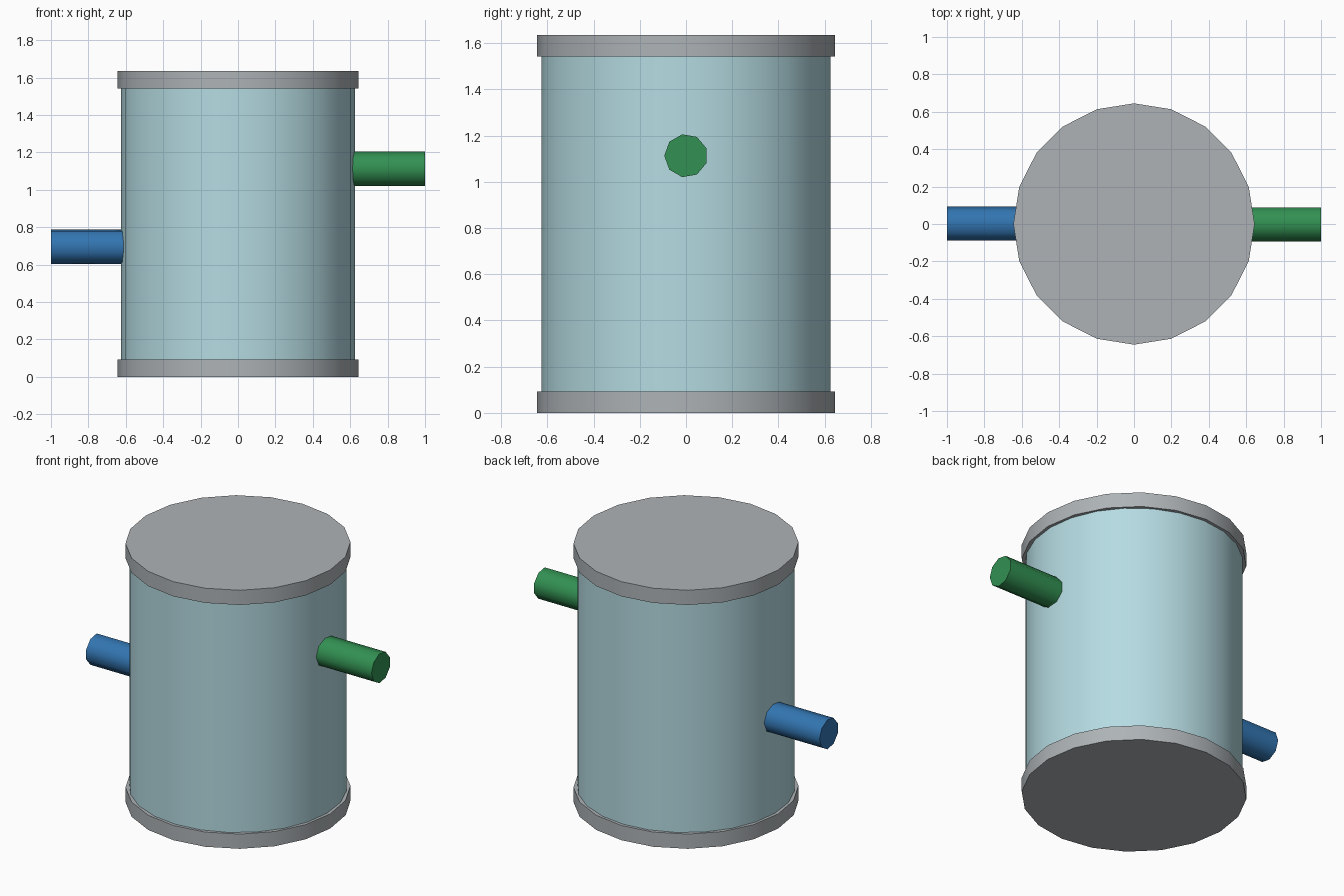
import bpy
import math

cube = bpy.data.objects.get("Cube")
if cube:
    bpy.data.objects.remove(cube, do_unlink=True)


def make_material(name, colour):
    mat = bpy.data.materials.new(name)
    mat.use_nodes = True
    mat.diffuse_color = (*colour, 1)
    mat.node_tree.nodes["Principled BSDF"].inputs["Base Color"].default_value = (*colour, 1)
    return mat


grey = make_material("grey metal", (0.42, 0.45, 0.47))
pale_blue = make_material("pale blue", (0.46, 0.71, 0.76))
green = make_material("green", (0.032, 0.28, 0.084))
blue = make_material("blue", (0.032, 0.178, 0.44))


def cylinder(name, sides, radius, length, centre, mat, rotation=(0, 0, 0)):
    bpy.ops.mesh.primitive_cylinder_add(
        vertices=sides, radius=radius, depth=length, location=centre, rotation=rotation)
    obj = bpy.context.object
    obj.name = name
    obj.data.materials.append(mat)
    bpy.ops.object.shade_smooth_by_angle(angle=math.radians(45))
    return obj


# Tank body between two slightly wider caps
height, cap = 1.635, 0.093
cylinder("tank_body", 24, 0.625, height - cap, (0, 0, height / 2), pale_blue)
cylinder("bottom_cap", 20, 0.645, cap, (0, 0, cap / 2), grey)
cylinder("top_cap", 20, 0.645, cap, (0, 0, height - cap / 2), grey)

# Side pipes: same nine-sided tube, turned half round for the other side
for name, side, z, mat in (("outlet_pipe", 1, 1.113, green),
                           ("inlet_pipe", -1, 0.695, blue)):
    turn = 0 if side > 0 else math.pi
    pipe = cylinder(name, 9, 0.094, 0.5, (side * 0.75, 0, z), mat,
                    (math.pi, math.pi / 2, turn))
